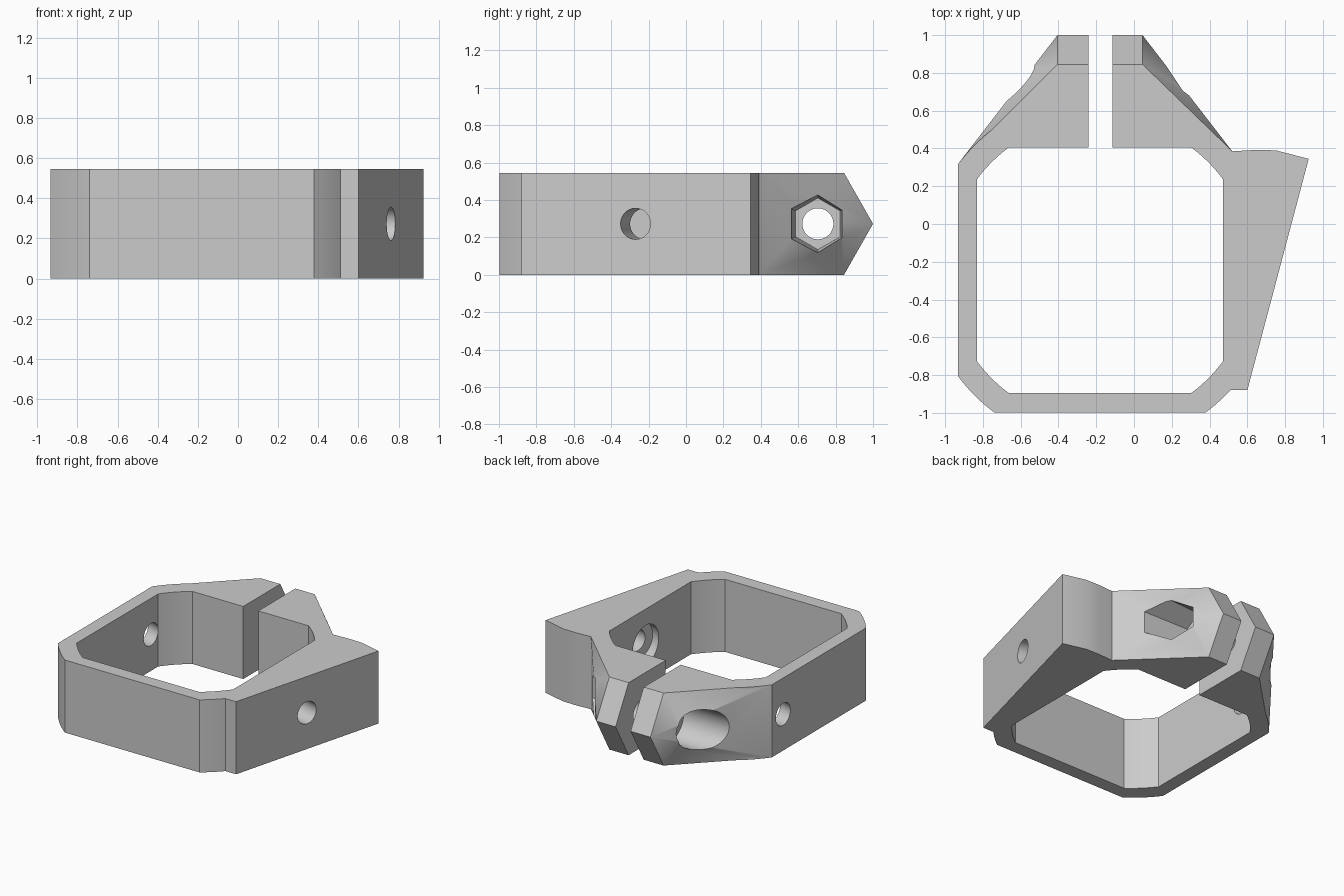
import bpy, bmesh, math
from mathutils import Vector, Matrix

cube = bpy.data.objects.get("Cube")
if cube:
    bpy.data.objects.remove(cube, do_unlink=True)

HEIGHT = 0.545
MID = HEIGHT / 2
CENTRE = Vector((-0.18, -0.245))

grey = bpy.data.materials.new("plain grey")
grey.use_nodes = True
grey.diffuse_color = (0.6, 0.6, 0.6, 1)
grey.node_tree.nodes["Principled BSDF"].inputs["Base Color"].default_value = (0.6, 0.6, 0.6, 1)


def finish(name, bm):
    bmesh.ops.recalc_face_normals(bm, faces=bm.faces)
    mesh = bpy.data.meshes.new(name)
    bm.to_mesh(mesh)
    bm.free()
    mesh.materials.append(grey)
    obj = bpy.data.objects.new(name, mesh)
    bpy.context.collection.objects.link(obj)
    return obj


def prism(name, points, low=0.0, high=HEIGHT):
    bm = bmesh.new()
    face = bm.faces.new([bm.verts.new((x, y, low)) for x, y in points])
    grown = bmesh.ops.extrude_face_region(bm, geom=[face])["geom"]
    bmesh.ops.translate(bm, vec=(0, 0, high - low),
                        verts=[v for v in grown if isinstance(v, bmesh.types.BMVert)])
    return finish(name, bm)


def hull(name, points):
    bm = bmesh.new()
    for p in points:
        bm.verts.new(p)
    bmesh.ops.convex_hull(bm, input=bm.verts)
    bmesh.ops.dissolve_limit(bm, angle_limit=0.001, verts=bm.verts, edges=bm.edges)
    return finish(name, bm)


def rod(name, start, end, r1, r2=None, sides=48):
    """Round or many-sided bar between two points."""
    start, end = Vector(start), Vector(end)
    axis = end - start
    bm = bmesh.new()
    bmesh.ops.create_cone(bm, cap_ends=True, segments=sides, radius1=r1,
                          radius2=r1 if r2 is None else r2, depth=axis.length)
    # turn the first corner towards y so a hexagon points sideways
    spin = Matrix.Rotation(math.pi / 2, 4, "Z") if sides == 6 else Matrix()
    turn = Vector((0, 0, 1)).rotation_difference(axis).to_matrix().to_4x4()
    bmesh.ops.transform(bm, verts=bm.verts,
                        matrix=Matrix.Translation((start + end) / 2) @ turn @ spin)
    return finish(name, bm)


def clipped_square(half, radius, steps=8):
    """Square whose corners are cut by a circle."""
    a0 = math.acos(half / radius)
    points = []
    for quarter in range(4):
        for i in range(steps + 1):
            a = quarter * math.pi / 2 + a0 + (math.pi / 2 - 2 * a0) * i / steps
            points.append((CENTRE.x + radius * math.cos(a), CENTRE.y + radius * math.sin(a)))
    return points


def combine(body, other, operation):
    mod = body.modifiers.new(other.name, "BOOLEAN")
    mod.operation = operation
    mod.solver = "EXACT"
    mod.object = other
    bpy.context.view_layer.objects.active = body
    bpy.ops.object.modifier_apply(modifier=mod.name)
    bpy.data.objects.remove(other, do_unlink=True)


# Square band with rounded corners
clamp = prism("clamp_body", clipped_square(0.753, 0.938))

# Slanted side block
block = prism("side_block", [(0.45, -0.88), (0.6, -0.88), (0.925, 0.345), (0.75, 0.39),
                             (0.64, 0.392), (0.52, 0.385), (0.45, 0.385)])
combine(clamp, block, "UNION")

# Pointed clamping ears, tapering back into the band corners
ear_points = []
for x in (-0.405, 0.045):
    ear_points += [(x, 0.845, 0), (x, 1, MID), (x, 0.845, HEIGHT)]
for x, y in ((-0.93, 0.32), (0.52, 0.385), (-0.7, 0.2), (0.3, 0.2)):
    ear_points += [(x, y, 0), (x, y, HEIGHT)]
combine(clamp, hull("ears", ear_points), "UNION")

# Central opening and the slot between the ears
combine(clamp, prism("opening", clipped_square(0.65, 0.81), -0.1, HEIGHT + 0.1), "DIFFERENCE")
slot = [(-0.24, 0.2), (-0.115, 0.2), (-0.115, 1.2), (-0.24, 1.2)]
combine(clamp, prism("slot", slot, -0.1, HEIGHT + 0.1), "DIFFERENCE")

# Clamping bolt hole, hexagonal nut pocket and round head pocket
bolt = Vector((0, 0.705, MID))
side = Vector((1, 0, 0))
combine(clamp, rod("bolt_hole", bolt - side, bolt + side, 0.083), "DIFFERENCE")
combine(clamp, rod("nut_pocket", bolt + side * 0.02, bolt + side * 0.62, 0.138, 0.178, 6), "DIFFERENCE")
combine(clamp, rod("head_pocket", bolt - side * 0.37, bolt - side, 0.15), "DIFFERENCE")

# Mounting hole square to the slanted face, with a recess inside the block
entry = Vector((0.763, -0.27, MID))
inward = Vector((-1.225, 0.325, 0)).normalized()
combine(clamp, rod("mount_hole", entry - inward * 0.3, entry + inward * 2.1, 0.083), "DIFFERENCE")
combine(clamp, rod("mount_recess", entry + inward * 0.2, entry + inward * 0.6, 0.15), "DIFFERENCE")

# Smooth the curved faces only
bpy.ops.object.select_all(action="DESELECT")
clamp.select_set(True)
bpy.context.view_layer.objects.active = clamp
bpy.ops.object.shade_smooth_by_angle(angle=math.radians(25))
